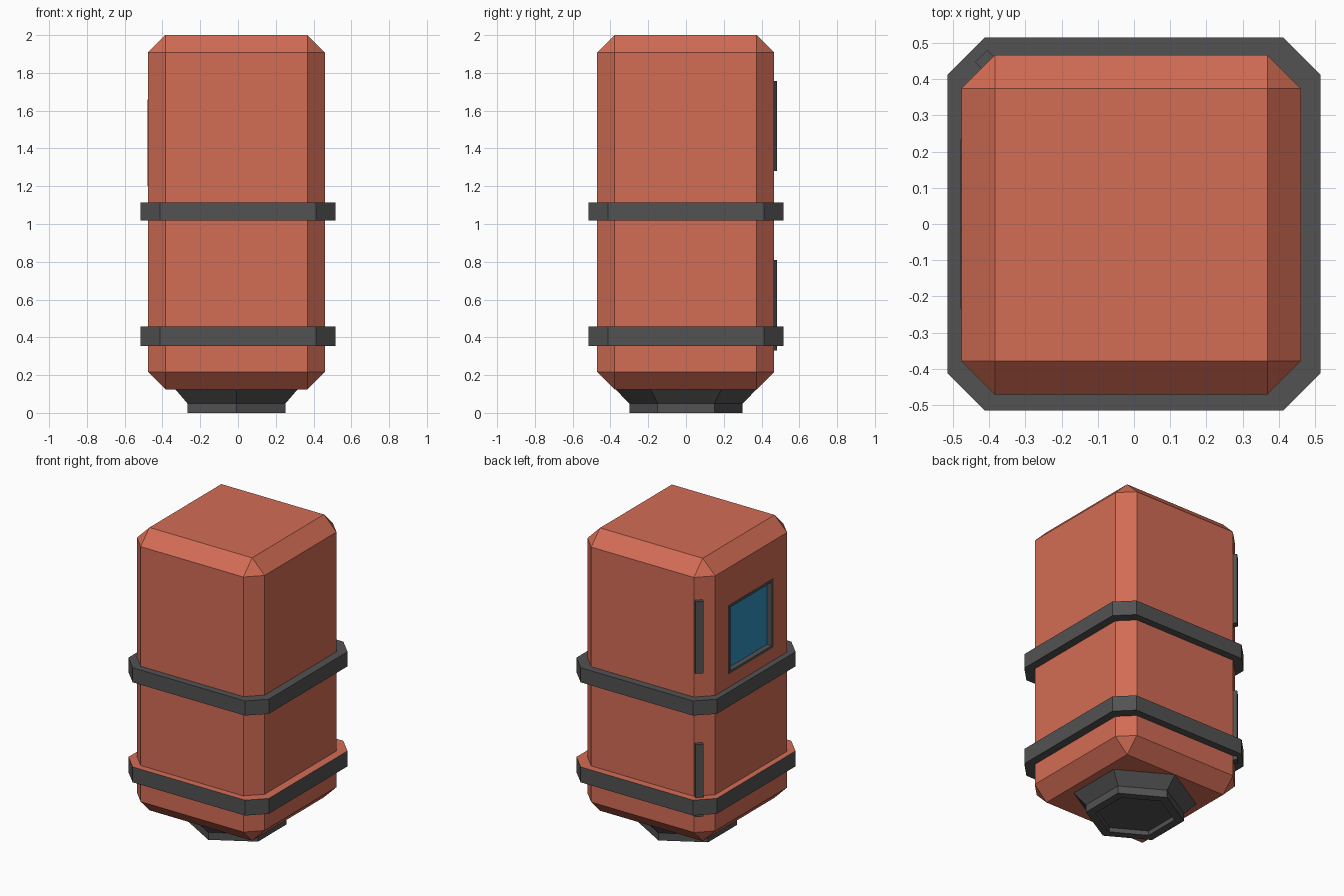
import bpy, bmesh, math
from mathutils import Matrix, Vector

if "Cube" in bpy.data.objects:
    bpy.data.objects.remove(bpy.data.objects["Cube"])


def material(name, color):
    m = bpy.data.materials.new(name)
    m.diffuse_color = (*color, 1)
    m.use_nodes = True
    m.node_tree.nodes["Principled BSDF"].inputs["Base Color"].default_value = m.diffuse_color
    return m


ORANGE = material("painted_shell", (0.65, 0.15, 0.09))
DARK = material("dark_metal", (0.085, 0.085, 0.085))
BLUE = material("glass", (0.03, 0.28, 0.5))


def finish(name, bm, *mats):
    bmesh.ops.recalc_face_normals(bm, faces=bm.faces)
    mesh = bpy.data.meshes.new(name)
    bm.to_mesh(mesh)
    bm.free()
    for m in mats:
        mesh.materials.append(m)
    ob = bpy.data.objects.new(name, mesh)
    bpy.context.collection.objects.link(ob)
    return ob


def box(size, center, turn=0.0):
    bm = bmesh.new()
    mat = (Matrix.Translation(center) @ Matrix.Rotation(turn, 4, "Z")
           @ Matrix.Diagonal((*size, 1)))
    bmesh.ops.create_cube(bm, size=1, matrix=mat)
    return bm


def loft(rings):
    """Join equal-length rings of points and cap both ends."""
    bm = bmesh.new()
    loops = [[bm.verts.new(p) for p in ring] for ring in rings]
    n = len(loops[0])
    for a, b in zip(loops, loops[1:]):
        for i in range(n):
            j = (i + 1) % n
            bm.faces.new((a[i], a[j], b[j], b[i]))
    bm.faces.new(loops[0])
    bm.faces.new(loops[-1])
    return bm


# Chamfered body
CX, CY = -0.008, -0.002
bm = box((0.937, 0.937, 1.875), (CX, CY, 1.0625))
bmesh.ops.bevel(bm, geom=bm.edges[:], offset=0.092, segments=1,
                profile=0.5, affect="EDGES")
body = finish("body", bm, ORANGE)

# Pocket in the body for the window
WIN = (0.08, 0.466, 0.456)
WIN_POS = (CX - 0.4685 + 0.038, 0, 1.43)
cutter = finish("window_cutter", box((0.08, 0.46, 0.45), WIN_POS))
cutter.hide_render = True
cutter.hide_viewport = True
mod = body.modifiers.new("window_pocket", "BOOLEAN")
mod.object = cutter
mod.operation = "DIFFERENCE"
mod.solver = "EXACT"

# Window frame with recessed pane on the left side
bm = box(WIN, WIN_POS)
bm.normal_update()
pane = min(bm.faces, key=lambda f: f.calc_center_median().x)
bmesh.ops.inset_region(bm, faces=[pane], thickness=0.025)
new = bmesh.ops.extrude_discrete_faces(bm, faces=[pane])["faces"]
bmesh.ops.translate(bm, verts=new[0].verts[:], vec=(0.035, 0, 0))
new[0].material_index = 1
finish("window", bm, DARK, BLUE)


# Octagonal bands around the body
def octagon(half, corner, z):
    pts = []
    for k in range(4):
        turn = Matrix.Rotation(k * math.pi / 2, 3, "Z")
        pts += [turn @ Vector((half, -corner, z)), turn @ Vector((half, corner, z))]
    return pts


for name, z0, z1, top in (("lower_band", 0.355, 0.457, 1),
                          ("upper_band", 1.018, 1.115, 0)):
    bm = loft([octagon(0.515, 0.412, z) for z in (z0, z1)])
    for f in bm.faces:
        if f.calc_center_median().z > z1 - 0.001:
            f.material_index = top
    finish(name, bm, DARK, ORANGE)

# Hinge bars on the back left chamfer
for name, z0, z1 in (("upper_hinge", 1.28, 1.757), ("lower_hinge", 0.33, 0.81)):
    finish(name, box((0.048, 0.05, z1 - z0), (-0.405, 0.446, (z0 + z1) / 2),
                     math.pi / 4), DARK)

# Hexagonal foot with a hollow underside
foot = [(0.24, 0.03), (0.24, 0), (0.3, 0), (0.3, 0.05), (0.375, 0.126)]
finish("foot", loft([[(CX + r * math.sin(k * math.pi / 3),
                       r * math.cos(k * math.pi / 3), z) for k in range(6)]
                     for r, z in foot]), DARK)
